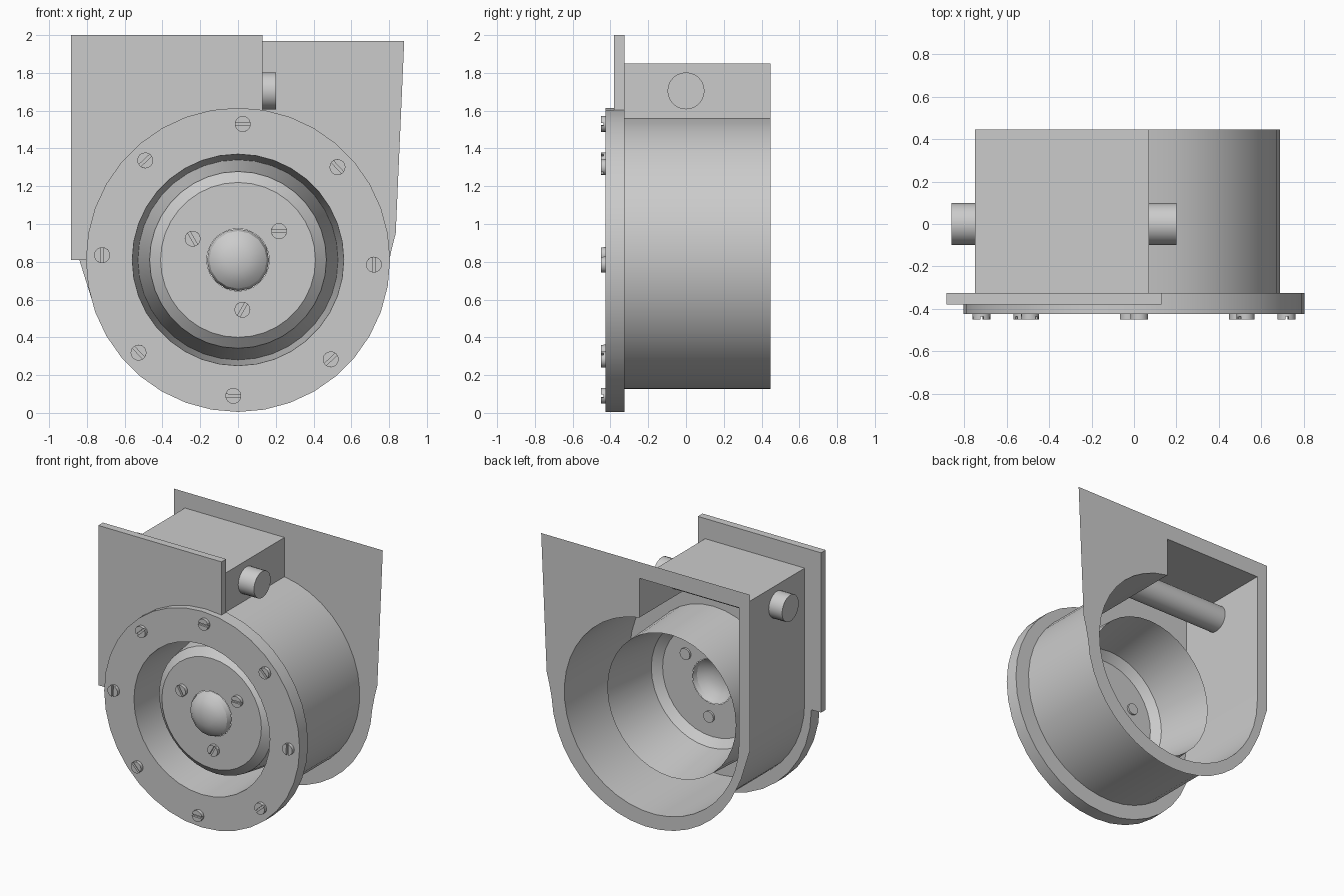
import bpy, bmesh, math
from math import sin, cos, radians

if "Cube" in bpy.data.objects:
    bpy.data.objects.remove(bpy.data.objects["Cube"])

CZ = 0.81          # height of the flange axis
SEG = 36

grey = bpy.data.materials.new("light_grey")
grey.diffuse_color = (0.6, 0.6, 0.6, 1)
grey.use_nodes = True
grey.node_tree.nodes["Principled BSDF"].inputs["Base Color"].default_value = grey.diffuse_color


def finish(name, bm):
    bmesh.ops.remove_doubles(bm, verts=bm.verts, dist=1e-5)
    bmesh.ops.recalc_face_normals(bm, faces=bm.faces)
    me = bpy.data.meshes.new(name)
    bm.to_mesh(me)
    bm.free()
    ob = bpy.data.objects.new(name, me)
    bpy.context.collection.objects.link(ob)
    me.materials.append(grey)
    bpy.ops.object.select_all(action='DESELECT')
    ob.select_set(True)
    bpy.context.view_layer.objects.active = ob
    bpy.ops.object.shade_smooth_by_angle(angle=radians(25))
    return ob


def arc(cx, cz, r, a0, a1, n):
    return [(cx + r * cos(radians(a0 + (a1 - a0) * i / n)),
             cz + r * sin(radians(a0 + (a1 - a0) * i / n))) for i in range(n + 1)]


def walls(bm, pts, y0, y1):
    a = [bm.verts.new((x, y0, z)) for x, z in pts]
    b = [bm.verts.new((x, y1, z)) for x, z in pts]
    for i in range(len(pts)):
        j = (i + 1) % len(pts)
        bm.faces.new((a[i], a[j], b[j], b[i]))
    return a, b


def prism(bm, pts, y0, y1):
    a, b = walls(bm, pts, y0, y1)
    bm.faces.new(a)
    bm.faces.new(b[::-1])


def revolve(name, prof, seg=SEG):
    """Spin (radius, y) profile about the flange axis."""
    bm = bmesh.new()
    rings = [[bm.verts.new((r * cos(2 * math.pi * k / seg), y, CZ + r * sin(2 * math.pi * k / seg)))
              for k in range(seg)] for r, y in prof if r > 0]
    for p, q in zip(rings, rings[1:]):
        for k in range(seg):
            m = (k + 1) % seg
            bm.faces.new((p[k], p[m], q[m], q[k]))
    if prof[-1][0] == 0:
        tip = bm.verts.new((0, prof[-1][1], CZ))
        for k in range(seg):
            bm.faces.new((rings[-1][k], rings[-1][(k + 1) % seg], tip))
    return finish(name, bm)


# Flange with sleeve running back into the housing
revolve("flange", [(0.555, -0.325), (0.805, -0.325), (0.805, -0.425), (0.56, -0.425), (0.53, 0.17)])
# Hollow cup with chamfered front disc
revolve("cup", [(0.53, 0.17), (0.468, -0.26), (0.41, -0.31), (0.165, -0.31)])
# Domed hub
revolve("hub", [(0.165 * cos(radians(a)), -0.31 - 0.09 * sin(radians(a)))
                for a in (0, 22.5, 45, 67.5)] + [(0, -0.40)], 16)

# Thin housing wall: round body with a square box at upper left
outline = [(-0.75, 1.85)] + arc(-0.03, 0.845, 0.72, 180, 442, 30) + [(0.07, 1.85)]
bm = bmesh.new()
walls(bm, outline, -0.325, 0.447)
finish("housing", bm)

# Thin back plate with the housing outline cut out
outer = ([(0.88, 1.97), (-0.84, 1.97), (-0.84, 0.81), (-0.768, 0.58)]
         + arc(0, CZ, 0.795, 203, 357, 18) + [(0.812, 0.86), (0.835, 0.95)])
bm = bmesh.new()
for loop in (outer, outline):
    vs = [bm.verts.new((x, 0.447, z)) for x, z in loop]
    for i in range(len(vs)):
        bm.edges.new((vs[i], vs[(i + 1) % len(vs)]))
bmesh.ops.triangle_fill(bm, use_beauty=True, use_dissolve=False, edges=bm.edges[:])
finish("back_plate", bm)

# Front plate, cut away behind the flange
bm = bmesh.new()
prism(bm, [(-0.885, 2.0), (0.13, 2.0)] + arc(0, CZ, 0.78, 80.4, 180, 14) + [(-0.885, CZ)], -0.38, -0.325)
finish("front_plate", bm)

# Cross pin through the box
bm = bmesh.new()
prism(bm, arc(0, 0, 0.098, 0, 345, 23), -0.86, 0.2)
for v in bm.verts:
    v.co = (v.co.y, v.co.x, v.co.z + 1.705)
finish("cross_pin", bm)


# Slotted screws: a shank plus two half heads
def screw(name, ang, rad, slot, y0, y1, y_back):
    cx, cz = rad * cos(radians(ang)), CZ + rad * sin(radians(ang))
    bm = bmesh.new()
    mid = y1 + 0.014
    prism(bm, arc(cx, cz, 0.042, 0, 337.5, 15), mid, y_back)
    for s in (0, 180):
        prism(bm, arc(cx, cz, 0.042, slot + s + 10, slot + s + 170, 8), y1, mid)
    finish(name, bm)


for i in range(8):
    a = 88 - 45 * i
    screw("flange_screw_%d" % i, a, 0.72, a - 90, -0.425, -0.45, -0.42)
for i in range(3):
    a = 35 + 120 * i
    screw("disc_screw_%d" % i, a, 0.265, a - 35, -0.31, -0.335, -0.295)
